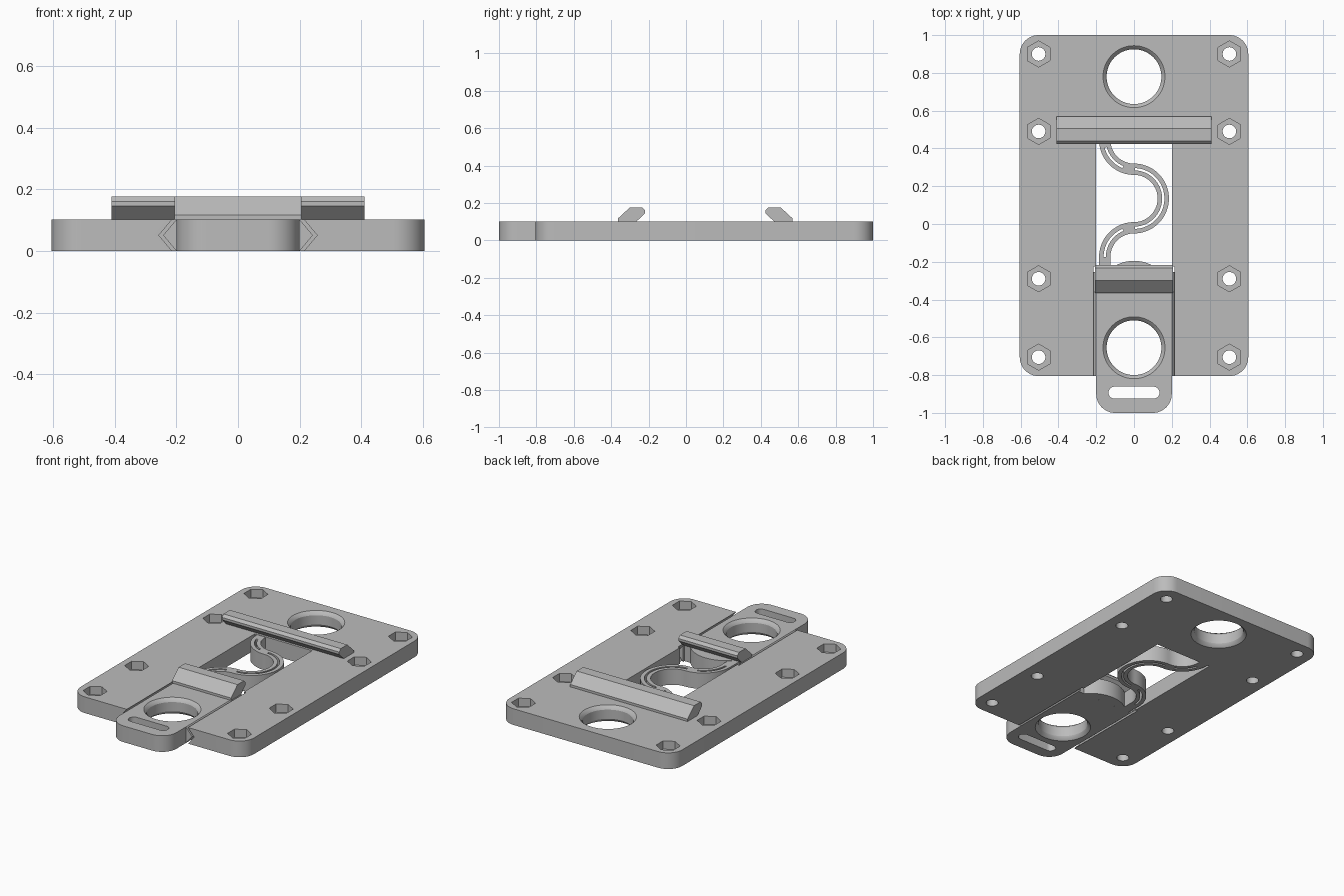
import bpy, bmesh
from math import sin, cos, radians, hypot

cube = bpy.data.objects.get("Cube")
if cube:
    bpy.data.objects.remove(cube, do_unlink=True)

grey = bpy.data.materials.new("plain grey")
grey.use_nodes = True
grey.diffuse_color = (0.5, 0.5, 0.5, 1)
grey.node_tree.nodes["Principled BSDF"].inputs["Base Color"].default_value = (0.5, 0.5, 0.5, 1)

T = 0.102      # plate thickness
MID = T / 2
SLOT = 0.2     # half width of the sliding slot


def finish(name, bm):
    bmesh.ops.recalc_face_normals(bm, faces=bm.faces)
    me = bpy.data.meshes.new(name)
    bm.to_mesh(me)
    bm.free()
    me.materials.append(grey)
    ob = bpy.data.objects.new(name, me)
    bpy.context.collection.objects.link(ob)
    return ob


def prism(name, pts, lo, hi, axis="z"):
    """Extrude a 2D outline along one axis."""
    place = {"x": lambda a, b, c: (c, a, b),
             "y": lambda a, b, c: (a, c, b),
             "z": lambda a, b, c: (a, b, c)}[axis]
    bm = bmesh.new()
    low = [bm.verts.new(place(a, b, lo)) for a, b in pts]
    high = [bm.verts.new(place(a, b, hi)) for a, b in pts]
    bm.faces.new(low)
    bm.faces.new(high)
    n = len(pts)
    for i in range(n):
        j = (i + 1) % n
        bm.faces.new((low[i], low[j], high[j], high[i]))
    return finish(name, bm)


def lathe(name, x, y, profile, sides, turn=0):
    """Stack of rings, each (radius, height), capped at both ends."""
    bm = bmesh.new()
    rings = [[bm.verts.new((x + r * cos(radians(turn + 360 * i / sides)),
                            y + r * sin(radians(turn + 360 * i / sides)), z))
              for i in range(sides)] for r, z in profile]
    bm.faces.new(rings[0])
    bm.faces.new(rings[-1])
    for a, b in zip(rings, rings[1:]):
        for i in range(sides):
            j = (i + 1) % sides
            bm.faces.new((a[i], a[j], b[j], b[i]))
    return finish(name, bm)


def arc(cx, cy, r, a, b, steps=12):
    angles = [radians(a + (b - a) * i / steps) for i in range(steps + 1)]
    return [(cx + r * cos(t), cy + r * sin(t)) for t in angles]


def rounded(x0, x1, y0, y1, r, back=True):
    pts = arc(x0 + r, y0 + r, r, 180, 270) + arc(x1 - r, y0 + r, r, 270, 360)
    if back:
        return pts + arc(x1 - r, y1 - r, r, 0, 90) + arc(x0 + r, y1 - r, r, 90, 180)
    return pts + [(x1, y1), (x0, y1)]


def ribbon(path, width):
    """Outline of a band that follows a path."""
    left, right = [], []
    for i, (x, y) in enumerate(path):
        a, b = path[max(i - 1, 0)], path[min(i + 1, len(path) - 1)]
        dx, dy = b[0] - a[0], b[1] - a[1]
        k = width / 2 / hypot(dx, dy)
        left.append((x - dy * k, y + dx * k))
        right.append((x + dy * k, y - dx * k))
    return left + right[::-1]


def cut(ob, cutters):
    for c in cutters:
        c.hide_render = True
        m = ob.modifiers.new("cut", "BOOLEAN")
        m.operation = "DIFFERENCE"
        m.solver = "EXACT"
        m.object = c
    bpy.context.view_layer.update()
    me = bpy.data.meshes.new_from_object(ob.evaluated_get(bpy.context.evaluated_depsgraph_get()))
    ob.modifiers.clear()
    ob.data = me
    for c in cutters:
        bpy.data.objects.remove(c, do_unlink=True)


def finger_hole(y):
    r, wide, c = 0.145, 0.164, 0.022
    return lathe("finger_hole_cutter", 0, y,
                 [(wide, -0.02), (wide, 0), (r + 0.006, c / 2), (r, c), (r, T - c),
                  (r + 0.006, T - c / 2), (wide, T), (wide, T + 0.02)], 64)


# Base plate with slot, V groove, finger hole and nut recesses
plate = prism("base_plate", rounded(-0.605, 0.605, -0.805, 1, 0.1), 0, T)
edge, deep = 0.214, 0.257
groove = [(edge, -0.02), (edge, 0), (deep, MID), (edge, T), (edge, T + 0.02)]
cutters = [
    prism("groove_cutter", groove + [(-x, z) for x, z in groove[::-1]], -0.9, -0.225, "y"),
    prism("slot_cutter", [(-SLOT, -0.5), (SLOT, -0.5), (SLOT, 0.455), (-SLOT, 0.455)], -0.03, T + 0.03),
    finger_hole(0.78),
]
for x in (-0.505, 0.505):
    for y in (0.9, 0.49, -0.29, -0.705):
        cutters.append(lathe("bolt_cutter", x, y, [(0.036, -0.02), (0.036, 0.07)], 24))
        cutters.append(lathe("nut_cutter", x, y, [(0.069, 0.05), (0.069, T + 0.02)], 6, 30))
cut(plate, cutters)

# Slider with finger hole and strap slot
END = -0.27
slider = prism("slider", rounded(-SLOT, SLOT, -1, END, 0.1, back=False), 0, T)
cut(slider, [
    finger_hole(-0.655),
    prism("strap_slot_cutter",
          arc(0.103, -0.893, 0.032, -90, 90) + arc(-0.103, -0.893, 0.032, 90, 270), -0.02, T + 0.02),
])

# V ridges that run in the grooves
ridges = []
for side, name in ((1, "left_ridge"), (-1, "right_ridge")):
    ridges.append(prism(name, [(side * SLOT, 0), (side * 0.243, MID), (side * SLOT, T)],
                        -0.805, END + 0.015, "y"))

# Rounded nose at the back of the slider
nose = prism("slider_nose", arc(0, -0.4, 0.205, 39.4, 140.6, 24), 0, T)

# Hooked clamp bars, one on the plate and one on the slider
hook = [(0.57, T), (0.57, 0.117), (0.505, 0.177), (0.44, 0.177),
        (0.424, 0.161), (0.424, 0.146), (0.47, T)]
rear_bar = prism("rear_clamp_bar", hook, -0.41, 0.41, "x")
front_bar = prism("front_clamp_bar", [(0.206 - y, z) for y, z in hook], -0.206, 0.206, "x")

# Split wave spring between plate and slider
R = 0.155
TOP, CENTRE, LOW = 0.445, 0.135, -0.175
path = ([(-R, 0.46)] + arc(0, TOP, R, 180, 270, 20) + arc(0, CENTRE, R, 90, -90, 40)[1:]
        + arc(0, LOW, R, 90, 180, 20)[1:] + [(-R, END)])
spring = prism("wave_spring", ribbon(path, 0.06), 0, T - 0.002)
slits = [arc(0, TOP, R, 195, 248, 14), arc(0, CENTRE, R, 88, -88, 36), arc(0, LOW, R, 112, 180, 16)]
cut(spring, [prism("slit_cutter", ribbon(s, 0.012), -0.02, T + 0.02) for s in slits])

# Smooth the curved walls, keep the edges sharp
parts = [plate, slider, nose, rear_bar, front_bar, spring] + ridges
bpy.ops.object.select_all(action="DESELECT")
for ob in parts:
    ob.select_set(True)
bpy.context.view_layer.objects.active = plate
bpy.ops.object.shade_smooth_by_angle(angle=radians(25))
